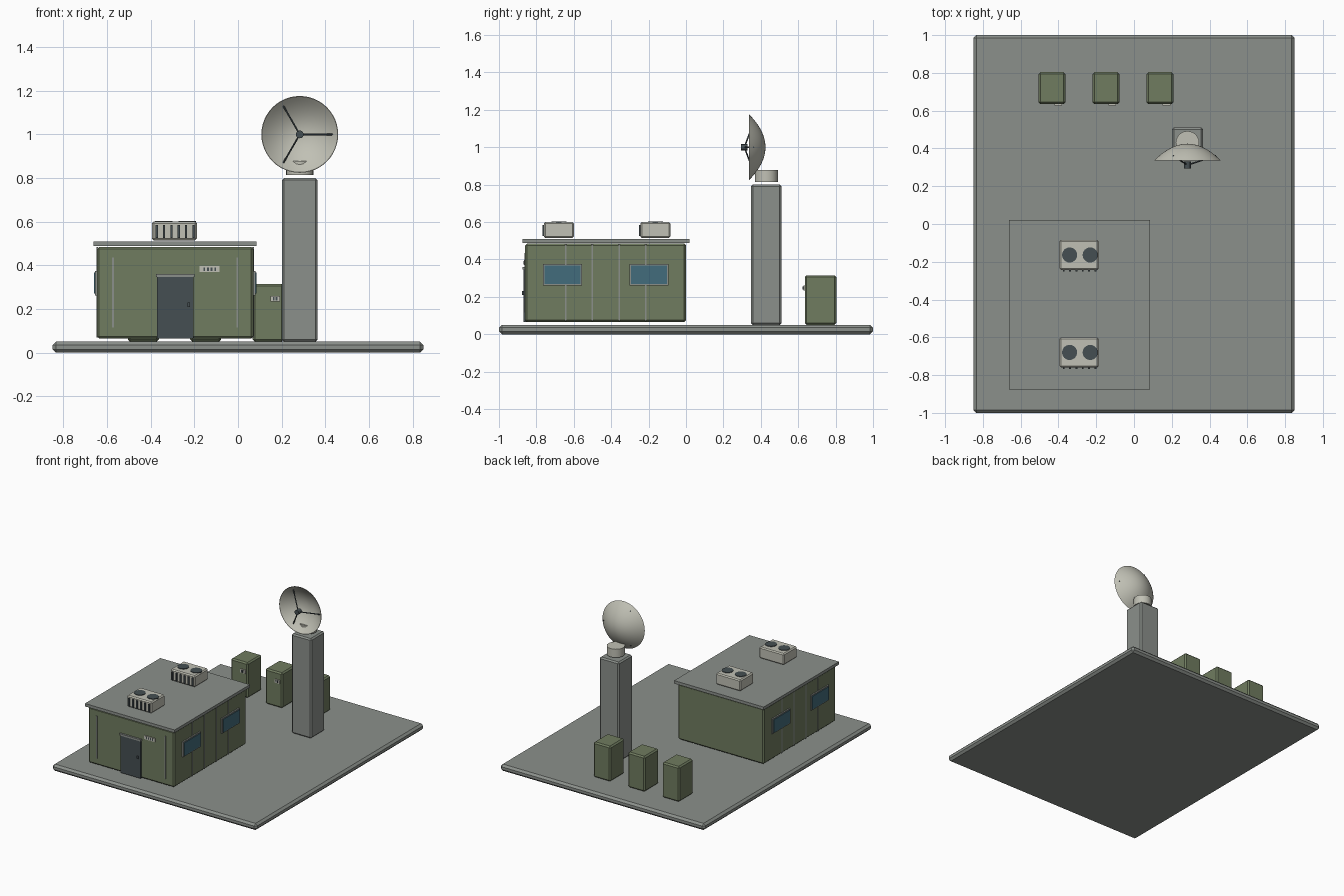
import bpy, bmesh
from math import pi, sin, cos
from mathutils import Vector, Matrix

cube = bpy.data.objects.get("Cube")
if cube:
    bpy.data.objects.remove(cube, do_unlink=True)


def material(name, r, g, b):
    m = bpy.data.materials.new(name)
    m.use_nodes = True
    m.diffuse_color = (r, g, b, 1)
    m.node_tree.nodes["Principled BSDF"].inputs["Base Color"].default_value = (r, g, b, 1)
    return m


GRAY = material("concrete gray", 0.26, 0.28, 0.26)
GREEN = material("olive green", 0.16, 0.2, 0.115)
DARK = material("dark slate", 0.06, 0.078, 0.085)
GLASS = material("blue glass", 0.055, 0.15, 0.2)
CREAM = material("off white", 0.53, 0.53, 0.46)


def finish(name, bm, mat, smooth=False):
    bmesh.ops.recalc_face_normals(bm, faces=bm.faces)
    mesh = bpy.data.meshes.new(name)
    bm.to_mesh(mesh)
    bm.free()
    mesh.materials.append(mat)
    ob = bpy.data.objects.new(name, mesh)
    bpy.context.collection.objects.link(ob)
    if smooth:
        bpy.ops.object.select_all(action="DESELECT")
        ob.select_set(True)
        bpy.context.view_layer.objects.active = ob
        bpy.ops.object.shade_smooth_by_angle()
    return ob


def box(name, x, y, z, mat, bevel=0):
    """Box from (min, max) ranges, with optional chamfered edges."""
    bm = bmesh.new()
    bmesh.ops.create_cube(bm, size=1)
    for v in bm.verts:
        v.co = Vector([(a + b) / 2 + c * (b - a) for (a, b), c in zip((x, y, z), v.co)])
    if bevel:
        bmesh.ops.bevel(bm, geom=bm.edges[:], offset=bevel, segments=1, affect="EDGES")
    return finish(name, bm, mat)


def rod(name, start, end, radius, mat, sides=24):
    """Cylinder between two points."""
    start, end = Vector(start), Vector(end)
    axis = end - start
    bm = bmesh.new()
    place = Matrix.Translation((start + end) / 2) @ axis.to_track_quat("Z", "Y").to_matrix().to_4x4()
    bmesh.ops.create_cone(bm, cap_ends=True, segments=sides, radius1=radius,
                          radius2=radius, depth=axis.length, matrix=place)
    return finish(name, bm, mat, smooth=sides > 8)


def around(c, half):
    return (c - half, c + half)


# Ground slab
box("base_slab", (-0.85, 0.85), (-1, 1), (0, 0.05), GRAY, 0.015)

# Shelter body and roof
MID = -0.288
HALF = 0.358
FRONT = -0.86
box("shelter_body", around(MID, HALF), (FRONT, 0), (0.065, 0.485), GREEN, 0.01)
box("shelter_roof", around(MID, 0.373), (-0.875, 0.02), (0.488, 0.51), GRAY)

# Front door, hood, handle, corner strips
box("door", (-0.372, -0.203), (FRONT - 0.008, FRONT + 0.01), (0.065, 0.346), DARK)
box("door_hood", (-0.376, -0.199), (FRONT - 0.014, FRONT + 0.01), (0.346, 0.36), GRAY)
box("door_handle", (-0.232, -0.22), (FRONT - 0.016, FRONT), (0.21, 0.23), DARK)
for side in (-1, 1):
    box("front_strip", around(MID + side * 0.285, 0.004), (FRONT - 0.004, FRONT + 0.005),
        (0.115, 0.435), GRAY)

# Slotted plate beside the door
box("slot_plate", (-0.176, -0.085), (FRONT - 0.006, FRONT + 0.005), (0.369, 0.396), CREAM)
for i in range(4):
    box("plate_slot", around(-0.155 + i * 0.017, 0.004), (FRONT - 0.008, FRONT),
        (0.374, 0.391), DARK)

# Side windows and wall seams on both long walls
for side in (-1, 1):
    wall = MID + side * HALF

    def out(depth):
        return sorted((wall - side * 0.005, wall + side * depth))

    for i in range(4):
        box("wall_seam", out(0.003), around(-0.644 + i * 0.1433, 0.004), (0.07, 0.483), GRAY)
    for y in (-0.66, -0.198):
        box("window_frame", out(0.01), around(y, 0.105), (0.262, 0.375), GRAY)
        box("window_glass", out(0.014), around(y, 0.097), (0.27, 0.367), GLASS)

# Rooftop cooling units
for y in (-0.164, -0.68):
    box("cooling_unit", around(-0.291, 0.103), around(y, 0.08), (0.515, 0.6), CREAM, 0.008)
    for x in (-0.341, -0.232):
        rod("cooling_fan", (x, y, 0.595), (x, y, 0.604), 0.04, DARK)
    for i in range(6):
        box("cooling_slat", around(-0.372 + i * 0.0335, 0.005), (y - 0.088, y - 0.075),
            (0.525, 0.585), DARK)

# Equipment cabinets with a small latch plate
for x in (-0.434, -0.148, 0.138):
    box("cabinet", around(x, 0.071), (0.635, 0.804), (0.05, 0.315), GREEN, 0.01)
    box("cabinet_plate", around(x + 0.033, 0.021), (0.628, 0.64), (0.234, 0.26), CREAM)
    for dx in (0.026, 0.038):
        box("cabinet_latch", around(x + dx, 0.004), (0.624, 0.64), (0.239, 0.255), DARK)

# Tower and dish mount
CX, CZ = 0.283, 1.0
box("tower", around(CX, 0.082), (0.347, 0.511), (0.05, 0.8), GRAY, 0.01)
rod("dish_mount", (CX, 0.43, 0.815), (CX, 0.43, 0.878), 0.062, CREAM)

# Dish: parabolic shell revolved around the y axis
RADIUS, DEPTH, BACK, STEPS = 0.176, 0.088, 0.425, 10


def dish_y(r):
    return BACK - DEPTH * (r / RADIUS) ** 2


bm = bmesh.new()
radii = [RADIUS * i / STEPS for i in range(STEPS + 1)]
profile = [(r, dish_y(r)) for r in radii]
profile += [(r * 0.985, dish_y(r) - 0.004 * (1 - r / RADIUS)) for r in reversed(radii)]
verts = [bm.verts.new((CX + r, y, CZ)) for r, y in profile]
edges = [bm.edges.new(pair) for pair in zip(verts, verts[1:])]
bmesh.ops.spin(bm, geom=verts + edges, cent=(CX, 0, CZ), axis=(0, 1, 0),
               angle=2 * pi, steps=48, use_duplicate=False)
bmesh.ops.remove_doubles(bm, verts=bm.verts, dist=0.0002)
finish("dish", bm, CREAM, smooth=True)

# Feed and its three struts
rod("dish_feed", (CX, 0.293, CZ), (CX, 0.33, CZ), 0.018, DARK, 12)
for k in range(3):
    a = k * 2 * pi / 3
    r = 0.152
    rod("feed_strut", (CX + r * cos(a), dish_y(r) + 0.002, CZ + r * sin(a)),
        (CX, 0.312, CZ), 0.004, DARK, 8)
